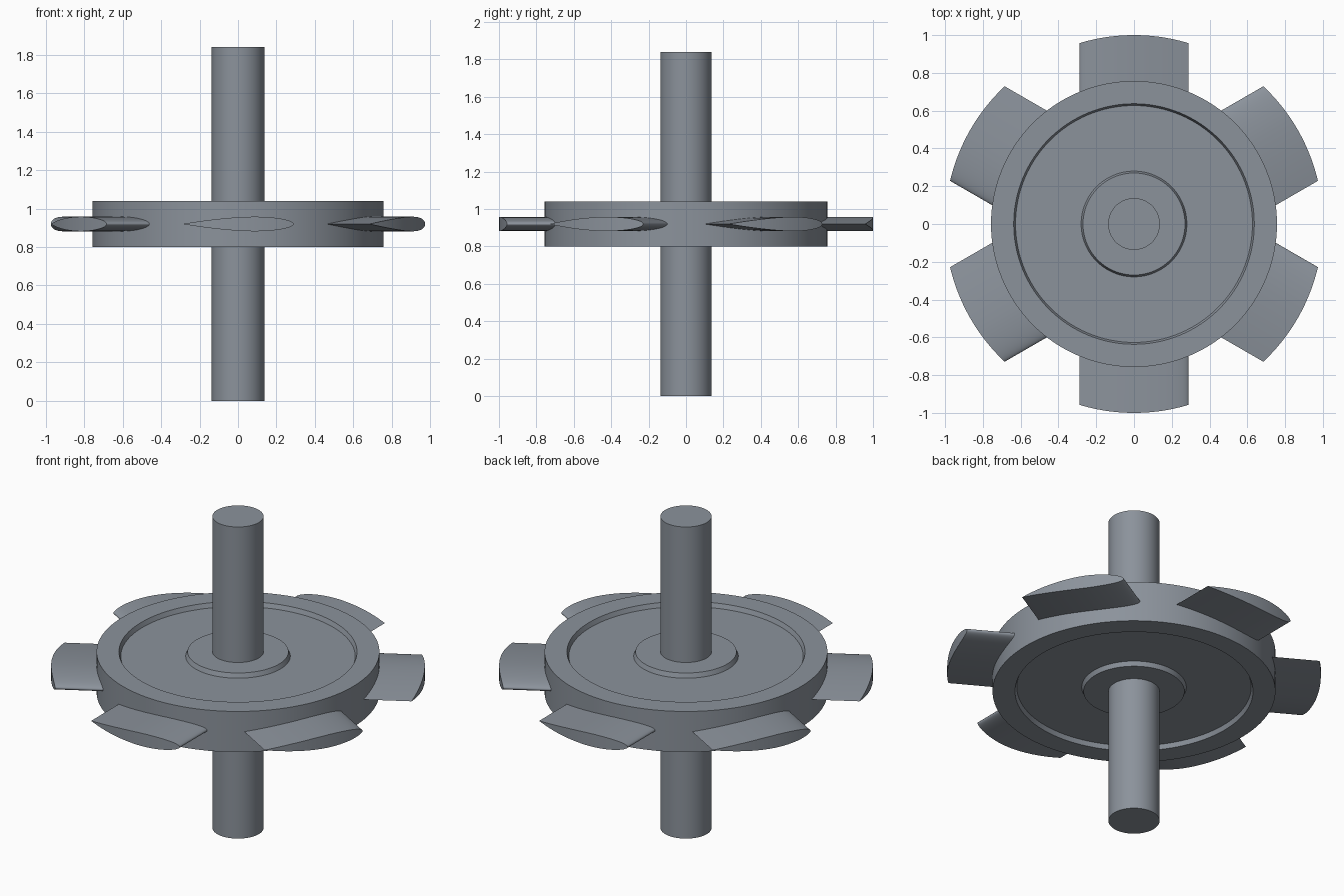
import bpy, bmesh, math

if "Cube" in bpy.data.objects:
    bpy.data.objects.remove(bpy.data.objects["Cube"])

MID_Z = 0.92

# Dark blue-grey metal
metal = bpy.data.materials.new("dark_metal")
metal.diffuse_color = (0.26, 0.29, 0.33, 1)
metal.use_nodes = True
metal.node_tree.nodes["Principled BSDF"].inputs["Base Color"].default_value = metal.diffuse_color


def finish(bm, name):
    bmesh.ops.recalc_face_normals(bm, faces=bm.faces[:])
    mesh = bpy.data.meshes.new(name)
    bm.to_mesh(mesh)
    bm.free()
    mesh.materials.append(metal)
    obj = bpy.data.objects.new(name, mesh)
    bpy.context.collection.objects.link(obj)
    bpy.ops.object.select_all(action='DESELECT')
    obj.select_set(True)
    bpy.context.view_layer.objects.active = obj
    bpy.ops.object.shade_smooth_by_angle(angle=math.radians(30))
    return obj


def lathe_ring(profile, name, steps=128):
    """Revolve a closed (r, z) profile around the z axis."""
    bm = bmesh.new()
    rings = []
    for i in range(steps):
        a = 2 * math.pi * i / steps
        rings.append([bm.verts.new((r * math.cos(a), r * math.sin(a), z)) for r, z in profile])
    n = len(profile)
    for i in range(steps):
        p, q = rings[i], rings[(i + 1) % steps]
        for j in range(n):
            k = (j + 1) % n
            bm.faces.new((p[j], q[j], q[k], p[k]))
    return finish(bm, name)


# Shaft
bm = bmesh.new()
bmesh.ops.create_cone(bm, cap_ends=True, segments=96, radius1=0.137, radius2=0.137, depth=1.84)
bmesh.ops.translate(bm, verts=bm.verts[:], vec=(0, 0, 0.92))
finish(bm, "shaft")

# Disc with sloped recesses between hub and rim on both faces
half = [(0.134, 0.12), (0.27, 0.12), (0.28, 0.094), (0.627, 0.094), (0.637, 0.12), (0.757, 0.12)]
profile = [(r, MID_Z + h) for r, h in half] + [(r, MID_Z - h) for r, h in reversed(half)]
lathe_ring(profile, "disc")


# Blade: rounded nose, thin tail, tip trimmed to the unit circle
def blade_section(steps=16, hw=0.289, peak=0.085, thick=0.038):
    upper = []
    for i in range(steps + 1):
        u = i / steps
        upper.append((-hw + (peak + hw) * u, thick * (1 - (1 - u) ** 1.7)))
    for i in range(1, steps + 1):
        a = math.pi / 2 * i / steps
        upper.append((peak + (hw - peak) * math.sin(a), thick * math.cos(a)))
    lower = [(x, -z) for x, z in reversed(upper[1:-1])]
    return upper + lower


def add_blade(angle, name):
    bm = bmesh.new()
    section = blade_section()
    c, s = math.cos(angle), math.sin(angle)

    def place(t, r, z):
        # r runs outward, t runs counter-clockwise towards the nose
        return bm.verts.new((r * c - t * s, r * s + t * c, MID_Z + z))

    root = [place(t, 0.66, z) for t, z in section]
    tip = [place(t, math.sqrt(1 - t * t), z) for t, z in section]
    n = len(section)
    for i in range(n):
        k = (i + 1) % n
        bm.faces.new((root[i], root[k], tip[k], tip[i]))
    # End caps as strips between upper and lower outlines
    for ring in (root, tip):
        for i in range(n // 2):
            quad = [ring[i], ring[i + 1], ring[n - i - 1], ring[(n - i) % n]]
            bm.faces.new(list(dict.fromkeys(quad)))
    finish(bm, name)


for i in range(6):
    add_blade(math.radians(30 + 60 * i), f"blade_{i + 1}")
